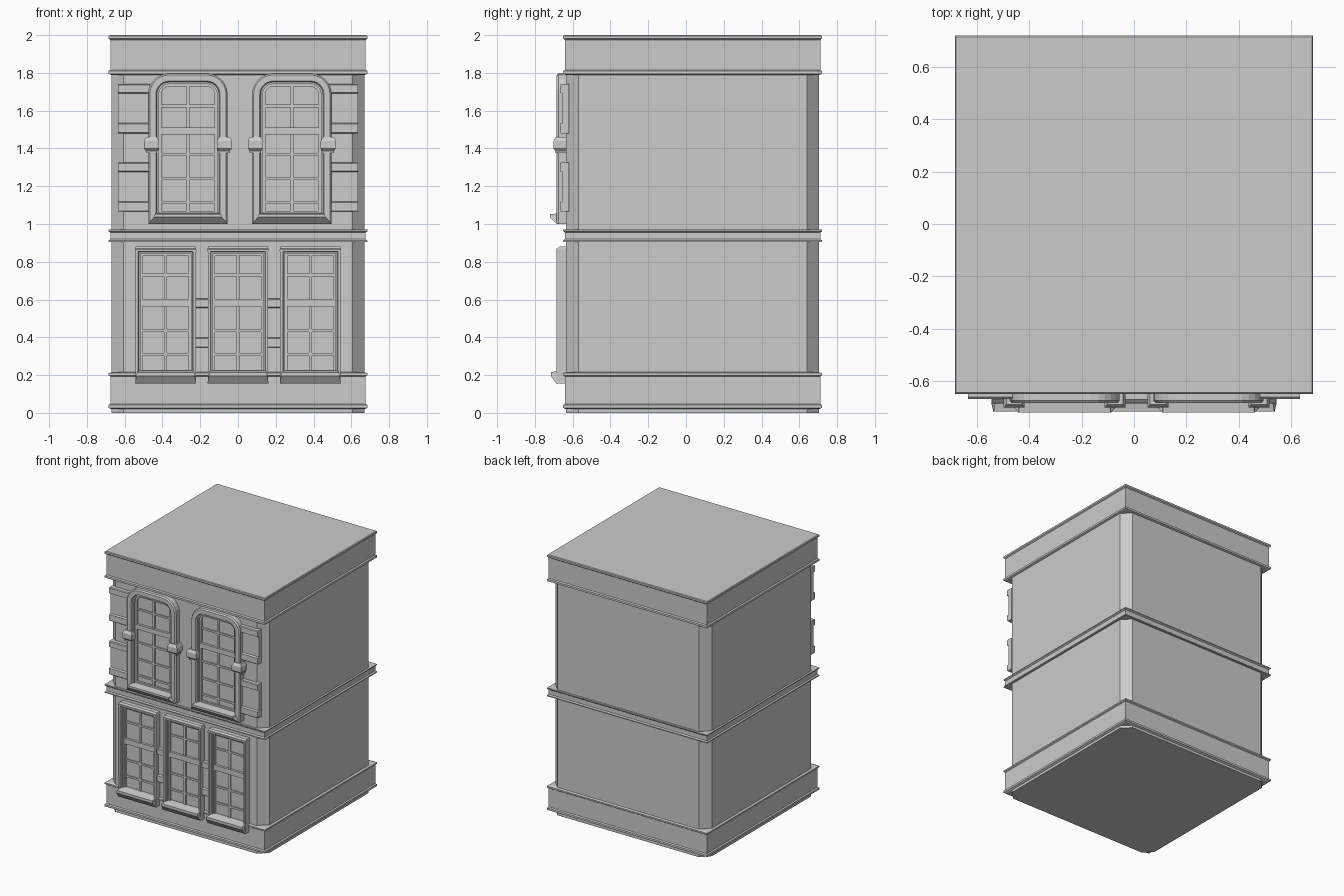
import bpy, bmesh, math

if "Cube" in bpy.data.objects:
    bpy.data.objects.remove(bpy.data.objects["Cube"])

CY = 0.035      # centre of the body in y
WALL = -0.635   # front wall plane


def loft(name, loops, cap_start=True, cap_end=True):
    """Skin a list of equal-length point loops."""
    bm = bmesh.new()
    rings = [[bm.verts.new(p) for p in lp] for lp in loops]
    n = len(rings[0])
    for a, b in zip(rings, rings[1:]):
        for i in range(n):
            j = (i + 1) % n
            bm.faces.new((a[i], a[j], b[j], b[i]))
    if cap_start:
        bm.faces.new(rings[0][::-1])
    if cap_end:
        bm.faces.new(rings[-1])
    bmesh.ops.recalc_face_normals(bm, faces=bm.faces)
    me = bpy.data.meshes.new(name)
    bm.to_mesh(me)
    bm.free()
    ob = bpy.data.objects.new(name, me)
    bpy.context.collection.objects.link(ob)
    return ob


def stack(name, x, levels, back=WALL + 0.015):
    """Rectangular sections stacked in z: (z, half width, front y[, back y])."""
    loops = []
    for z, h, f, *b in levels:
        k = b[0] if b else back
        loops.append([(x - h, f, z), (x + h, f, z), (x + h, k, z), (x - h, k, z)])
    return loft(name, loops)


def box(name, x0, x1, y0, y1, z0, z1):
    return stack(name, (x0 + x1) / 2, [(z, (x1 - x0) / 2, y0) for z in (z0, z1)], y1)


def outline(x, hw, z0, z1, r, d, y):
    """Window outline inset by d, with rounded top corners of radius r."""
    a, b, t = hw - d, z0 + d, z1 - d
    r = max(r - d, 0.004)
    pts = [(x - a, y, b), (x + a, y, b)]
    for cx, start in ((x + a - r, 0), (x - a + r, 90)):
        for i in range(7):
            t_ = math.radians(start + i * 15)
            pts.append((cx + r * math.cos(t_), y, t - r + r * math.sin(t_)))
    return pts


def window(name, x, hw, z0, z1, r, steps, sash, bars, rail):
    # stepped surround, then the flat glass pane
    loft(name + "_surround", [outline(x, hw, z0, z1, r, d, y) for d, y in steps], False, False)
    d = steps[-1][0]
    loft(name + "_glass", [outline(x, hw, z0, z1, r, d - 0.01, y) for y in (-0.628, -0.642)])
    # sash frame
    loft(name + "_sash", [outline(x, hw, z0, z1, r, e, y) for e, y in
                          ((d, -0.64), (d, -0.657), (d + sash, -0.657), (d + sash, -0.64))], False, False)
    # meeting rail and glazing bars
    w = hw - d - 0.005
    box(name + "_rail", x - w, x + w, -0.66, -0.64, *rail)
    box(name + "_mullion", x - 0.008, x + 0.008, -0.652, -0.64, z0 + d, z1 - d)
    for z in bars:
        box(name + "_glazing_bar", x - w, x + w, -0.651, -0.64, z - 0.007, z + 0.007)


def quoin(name, x, h, z0, z1):
    # block with raised top and bottom courses
    stack(name, x, [(z0, h, -0.662), (z0 + 0.005, h, -0.668), (z0 + 0.05, h, -0.668),
                    (z0 + 0.055, h, -0.653), (z1 - 0.05, h, -0.653), (z1 - 0.045, h, -0.668),
                    (z1 - 0.005, h, -0.668), (z1, h, -0.662)])


# Main body with chamfered corners
H, C = 0.67, 0.065
corner = [(H, C - H), (H, H - C), (H - C, H), (C - H, H),
          (-H, H - C), (-H, C - H), (C - H, -H), (H - C, -H)]
loft("building_body", [[(x, y + CY, z) for x, y in corner] for z in (0, 1.9)])

# Horizontal bands wrapping the building
bands = {
    "base_band": [(0.02, 0.672), (0.027, 0.685), (0.042, 0.685), (0.048, 0.676),
                  (0.193, 0.676), (0.199, 0.685), (0.21, 0.685), (0.217, 0.665)],
    "middle_band": [(0.905, 0.685), (0.913, 0.685), (0.92, 0.676),
                    (0.955, 0.676), (0.962, 0.685), (0.97, 0.685)],
    "cornice": [(1.79, 0.672), (1.795, 0.685), (1.81, 0.685), (1.816, 0.676),
                (1.975, 0.676), (1.982, 0.685), (1.995, 0.685), (2.0, 0.68)],
}
for name, prof in bands.items():
    stack(name, 0, [(z, h, CY - h, CY + h) for z, h in prof])

# Upper floor: two round-cornered windows with sills, capitals and side blocks
for s in (-1, 1):
    x = s * 0.275 + 0.01
    window("upper_window", x, 0.21, 1.0, 1.797, 0.11,
           [(0, -0.63), (0, -0.675), (0.008, -0.685), (0.04, -0.685), (0.046, -0.67),
            (0.056, -0.67), (0.056, -0.64)],
           0.014, (1.625, 1.37, 1.24, 1.115), (1.475, 1.512))
    stack("upper_sill", x, [(1.0, 0.21, -0.684), (1.037, 0.178, -0.72),
                            (1.052, 0.175, -0.72), (1.058, 0.17, -0.66)])
    for c in (-1, 1):
        stack("capital", x + c * 0.193, [(1.375, 0.03, -0.69), (1.387, 0.03, -0.69),
                                         (1.4, 0.04, -0.702), (1.44, 0.04, -0.702),
                                         (1.46, 0.03, -0.69)])
    for z0, z1 in ((1.065, 1.325), (1.48, 1.74)):
        quoin("upper_block", s * 0.55, 0.085, z0, z1)
    # block between the lower windows
    quoin("lower_block", s * 0.19, 0.04, 0.345, 0.605)

# Ground floor: three rectangular windows with hoods and sills
for x in (-0.383, 0, 0.383):
    window("lower_window", x, 0.16, 0.165, 0.87, 0,
           [(0, -0.63), (0, -0.685), (0.014, -0.685), (0.018, -0.67), (0.026, -0.67), (0.026, -0.64)],
           0.012, (0.73, 0.435, 0.31), (0.562, 0.602))
    stack("lower_hood", x, [(0.855, 0.162, -0.686), (0.866, 0.162, -0.686), (0.88, 0.158, -0.67)])
    stack("lower_sill", x, [(0.155, 0.162, -0.686), (0.195, 0.155, -0.716),
                            (0.215, 0.152, -0.716), (0.225, 0.145, -0.66)])
